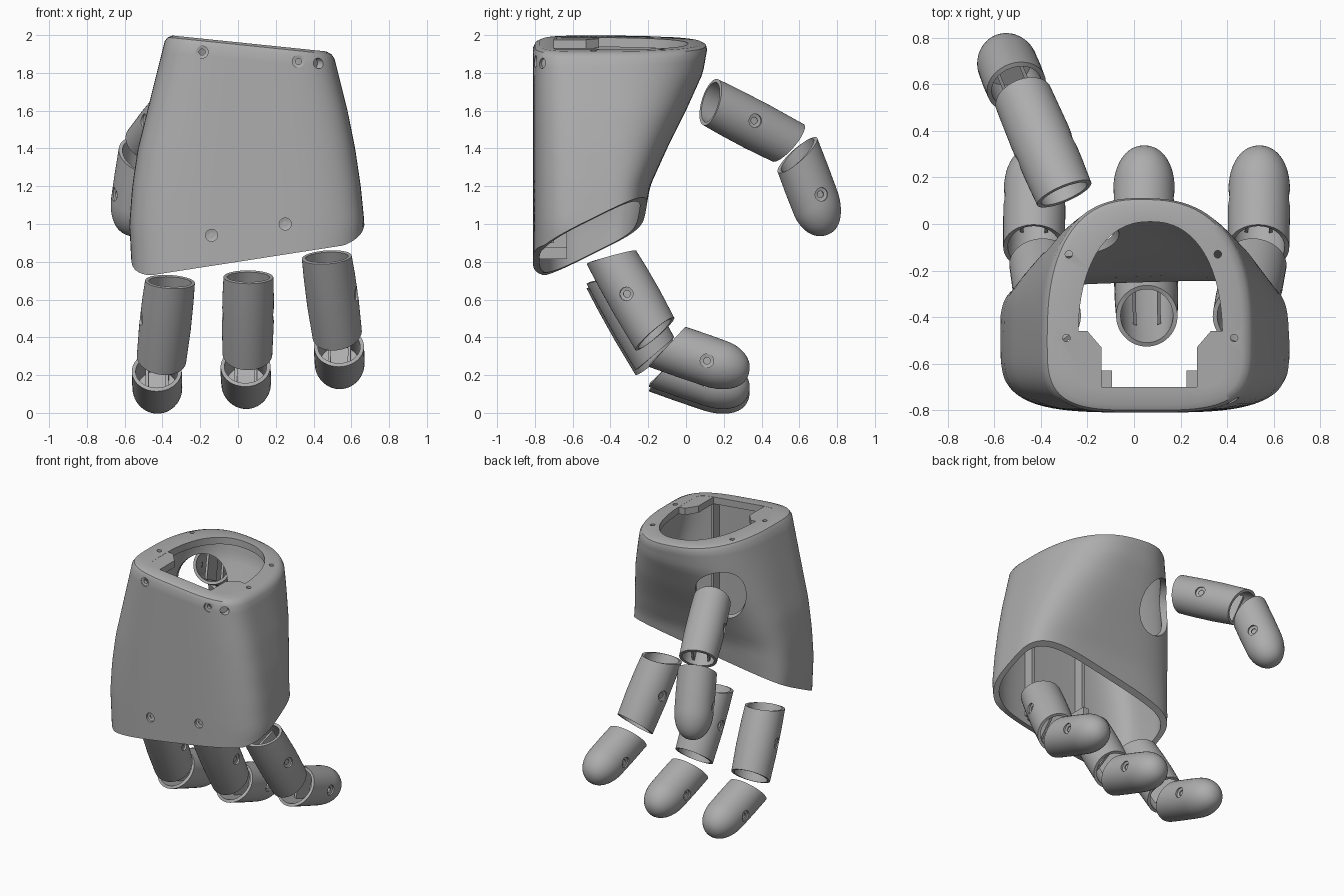
import bpy, bmesh, math
from mathutils import Vector, Matrix

if "Cube" in bpy.data.objects:
    bpy.data.objects.remove(bpy.data.objects["Cube"])

grey = bpy.data.materials.new("plain_grey")
grey.use_nodes = True
GREY = (0.42, 0.42, 0.42, 1)
grey.diffuse_color = GREY
grey.node_tree.nodes["Principled BSDF"].inputs["Base Color"].default_value = GREY


def skin(name, rings, cyclic=False):
    """Bridge equal rings into a closed solid."""
    bm = bmesh.new()
    loops = [[bm.verts.new(p) for p in ring] for ring in rings]
    pairs = list(zip(loops, loops[1:]))
    if cyclic:
        pairs.append((loops[-1], loops[0]))
    else:
        bm.faces.new(loops[0])
        bm.faces.new(loops[-1])
    for a, b in pairs:
        n = len(a)
        for i in range(n):
            j = (i + 1) % n
            bm.faces.new((a[i], a[j], b[j], b[i]))
    bmesh.ops.recalc_face_normals(bm, faces=bm.faces)
    mesh = bpy.data.meshes.new(name)
    bm.to_mesh(mesh)
    bm.free()
    mesh.materials.append(grey)
    obj = bpy.data.objects.new(name, mesh)
    bpy.context.collection.objects.link(obj)
    return obj


def lathe(name, centre, axis, profile, count=24, stretch=1):
    """Solid of revolution: profile holds (distance along axis, radius)."""
    turn = Vector(axis).to_track_quat('Z', 'Y').to_matrix()
    rings = []
    for h, r in profile:
        angles = [2 * math.pi * i / count for i in range(count)]
        rings.append([Vector(centre) + turn @ Vector((r * math.cos(a), stretch * r * math.sin(a), h))
                      for a in angles])
    return skin(name, rings)


def activate(obj):
    bpy.ops.object.select_all(action='DESELECT')
    obj.select_set(True)
    bpy.context.view_layer.objects.active = obj


def cut(obj, cutter):
    cutter.hide_render = True
    mod = obj.modifiers.new("cut", 'BOOLEAN')
    mod.operation = 'DIFFERENCE'
    mod.solver = 'EXACT'
    mod.object = cutter
    activate(obj)
    bpy.ops.object.modifier_apply(modifier=mod.name)
    bpy.data.objects.remove(cutter)


def smooth(obj):
    activate(obj)
    bpy.ops.object.shade_smooth_by_angle(angle=math.radians(35))


# ---- palm shell -------------------------------------------------------
# z, left edge, right edge, back edge, back squareness
SECTIONS = [(0.7, -0.56, 0.64, -0.24, 5), (1.0, -0.575, 0.67, -0.225, 4.5),
            (1.2, -0.56, 0.65, -0.19, 4), (1.4, -0.53, 0.62, -0.10, 3.4),
            (1.6, -0.48, 0.58, 0.0, 3), (1.8, -0.43, 0.53, 0.09, 2.6),
            (2.0, -0.38, 0.48, 0.125, 2.5)]
COUNT = 96
MID_Y = -0.5


def section(z):
    for a, b in zip(SECTIONS, SECTIONS[1:]):
        if z <= b[0]:
            break
    f = max(0, min(1, (z - a[0]) / (b[0] - a[0])))
    return [p + (q - p) * f for p, q in zip(a, b)][1:]


def oval(angle, x0, x1, y0, y1, back_n, front_n):
    c, s = math.cos(angle), math.sin(angle)
    n = back_n if s > 0 else front_n
    reach = (y1 - MID_Y) if s > 0 else (MID_Y - y0)
    x = (x0 + x1) / 2 + (x1 - x0) / 2 * math.copysign(abs(c) ** (2 / n), c)
    return x, MID_Y + reach * math.copysign(abs(s) ** (2 / n), s)


def top_z(x):
    return 2.0 - 0.103 * (x + 0.37)


def bottom_z(x, y):
    return 0.8 + 0.155 * x + 0.5 * max(0, y + 0.75)


def palm_ring(t, inset=0, drop=0):
    ring = []
    for i in range(COUNT):
        z = 0.8 + 1.15 * t
        for _ in range(8):
            x0, x1, yb, n = section(z)
            x, y = oval(2 * math.pi * i / COUNT, x0 + inset, x1 - inset,
                        -0.81 + inset, yb - inset, n, 3.6)
            low = bottom_z(x, y)
            z = low + (top_z(x) - drop - low) * t
        ring.append((x, y, z))
    return ring


def hole_ring(drop):
    pts = [oval(2 * math.pi * i / COUNT, -0.24, 0.38, -0.7, 0.01, 2.3, 9) for i in range(COUNT)]
    return [(x, y, top_z(x) - drop) for x, y in pts]


STEPS = [i / 20 for i in range(21)]
rings = [palm_ring(t, drop=0.035) for t in STEPS]
rings += [palm_ring(1, 0.01, 0.012), palm_ring(1, 0.035)]
rings += [hole_ring(0), hole_ring(0.05)]
rings += [palm_ring(t, 0.035, 0.05) for t in reversed(STEPS)]
palm = skin("palm_shell", rings, cyclic=True)

# thumb opening, front screw recesses, rim holes and side holes
cut(palm, lathe("thumb_cutter", (-0.25, -0.03, 1.6), (-0.35, 0.85, -0.3),
                [(-0.22, 0.17), (0.25, 0.17)], 48, 1.15))
for x, z in [(-0.19, 1.91), (0.32, 1.86), (0.25, 1.0), (-0.14, 0.94)]:
    cut(palm, lathe("screw_cutter", (x, -0.8, z), (0, 1, 0),
                    [(-0.05, 0.032), (0.008, 0.032), (0.012, 0.016), (0.07, 0.016)]))
for x, y in [(-0.28, -0.13), (0.36, -0.13), (-0.29, -0.49), (0.43, -0.49)]:
    cut(palm, lathe("rim_cutter", (x, y, top_z(x)), (0, 0, 1), [(-0.07, 0.016), (0.05, 0.016)], 16))
cut(palm, lathe("side_cutter", (0.45, -0.78, 1.85), (1, -0.8, 0), [(-0.06, 0.028), (0.12, 0.028)]))
smooth(palm)

# rim brackets and the guide ribs below them
for side, name in [(-1, "right"), (1, "left")]:
    def bx(u):
        return 0.065 + side * u
    plan = [(0.33, -0.46), (0.265, -0.46), (0.205, -0.53), (0.205, -0.72), (0.33, -0.72)]
    skin(name + "_rim_bracket", [[(bx(u), y, top_z(bx(u)) - d) for u, y in plan] for d in (0.001, 0.05)])
    plan = [(0.16, -0.785), (0.205, -0.785), (0.205, -0.63), (0.16, -0.63)]
    skin(name + "_guide_rib", [[(bx(u), y, z) for u, y in plan]
                               for z in (bottom_z(bx(0.2), -0.7) + 0.01, 1.05)])
    plan = [(0.205, -0.785), (0.225, -0.785), (0.225, -0.7), (0.205, -0.7)]
    skin(name + "_wall_rib", [[(bx(u), y, z) for u, y in plan] for z in (0.9, 1.9)])


# ---- finger segments --------------------------------------------------
def segment(name, start, end, r, slant0, slant1, tip=False):
    """Hollow tube from start to end; slants skew the ends; tip rounds the far end."""
    start, end = Vector(start), Vector(end)
    length = (end - start).length
    axis = (end - start).normalized()
    side = axis.cross(Vector((0, 0, 1))).normalized()
    up = side.cross(axis)

    def ring(h, radius):
        f = h / length
        pts = []
        for i in range(48):
            a = 2 * math.pi * i / 48
            skew = math.sin(a) * (slant0 * (1 - f) + slant1 * f)
            pts.append(start + axis * (h + skew) + side * radius * math.cos(a) + up * radius * math.sin(a))
        return pts

    inner = r - 0.02
    if tip:
        rings = [ring(0.28, inner * 0.95), ring(0, inner), ring(0, r), ring(length * 0.3, r * 1.01)]
        dome = 0.19
        for i in range(13):
            a = math.pi / 2 * i / 12.4
            rings.append(ring(length - dome + dome * math.sin(a), r * math.cos(a) ** 0.9))
    else:
        shape = [(0, 0.97), (0.25, 1), (0.6, 1.01), (1, 0.97)]
        rings = [ring(length * f, r * k) for f, k in shape]
        rings += [ring(length * f, inner * k) for f, k in reversed(shape)]
    obj = skin(name, rings, cyclic=not tip)
    # countersunk pivot screw holes on both sides
    for s in (1, -1):
        cut(obj, lathe("pivot_cutter", start + axis * 0.225 + side * s * r, side * s,
                       [(-0.05, 0.018), (-0.016, 0.018), (-0.012, 0.036), (0.05, 0.036)]))
    smooth(obj)

    # flat hinge web inside the tube
    h0, h1 = (0.1, 0.3) if tip else (0.1, length - 0.06)
    for s in (-1, 1):
        webs = []
        for w in (0.045, 0.06):
            reach = math.sqrt(inner ** 2 - w ** 2) * 0.96
            webs.append([start + axis * h + side * s * w + up * u
                         for h, u in [(h0, -reach), (h1, -reach), (h1, reach), (h0, reach)]])
        skin(name + ("_left_web" if s > 0 else "_right_web"), webs)


for name, x0, x1, x2, dz in [("left", 0.47, 0.525, 0.54, 0), ("middle", 0.055, 0.05, 0.045, -0.105),
                             ("right", -0.36, -0.405, -0.425, -0.13)]:
    segment(name + "_finger_base", (x0, -0.395, 0.824 + dz), (x1, -0.165, 0.418 + dz), 0.136, 0.034, -0.025)
    segment(name + "_finger_tip", (x2 - 0.005, -0.10, 0.35 + dz), (x2, 0.33, 0.2 + dz), 0.132, 0.057, 0, True)

segment("thumb_base", (-0.30, 0.13, 1.645), (-0.475, 0.54, 1.43), 0.13, -0.022, 0.03)
segment("thumb_tip", (-0.505, 0.59, 1.365), (-0.57, 0.75, 0.945), 0.13, -0.05, 0, True)
